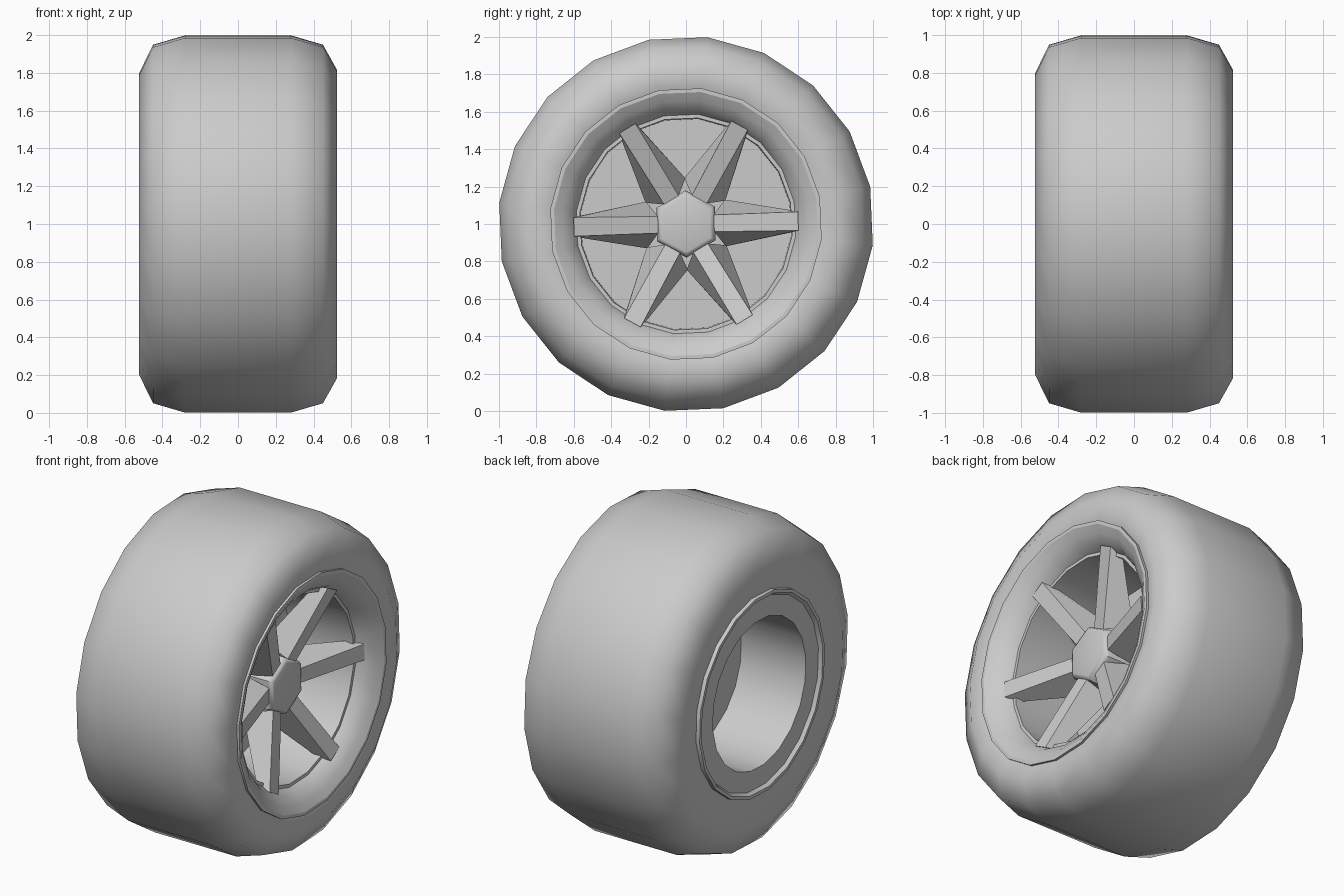
import bpy, bmesh, math
from mathutils import Matrix

cube = bpy.data.objects.get("Cube")
if cube:
    bpy.data.objects.remove(cube)

SIDES = 20
TURN = math.radians(11.5)

grey = bpy.data.materials.new("plain grey")
grey.use_nodes = True
colour = (0.6, 0.6, 0.6, 1)
grey.diffuse_color = colour
grey.node_tree.nodes["Principled BSDF"].inputs["Base Color"].default_value = colour


def finish(name, bm, smooth_angle=None):
    bmesh.ops.recalc_face_normals(bm, faces=bm.faces)
    mesh = bpy.data.meshes.new(name)
    bm.to_mesh(mesh)
    bm.free()
    mesh.materials.append(grey)
    obj = bpy.data.objects.new(name, mesh)
    bpy.context.collection.objects.link(obj)
    if smooth_angle:
        bpy.ops.object.select_all(action="DESELECT")
        obj.select_set(True)
        bpy.context.view_layer.objects.active = obj
        bpy.ops.object.shade_smooth_by_angle(angle=math.radians(smooth_angle))
    return obj


def ring_point(x, r, a):
    return (x, r * math.cos(a), 1 + r * math.sin(a))


def lathe(name, profile, sides=SIDES, turn=TURN, closed=False, smooth_angle=35):
    """Turn an (x, radius) profile around the axle; radius 0 closes the end."""
    bm = bmesh.new()
    rings = []
    for x, r in profile:
        count = sides if r else 1
        rings.append([bm.verts.new(ring_point(x, r, turn + i * math.tau / sides))
                      for i in range(count)])
    pairs = list(zip(rings, rings[1:]))
    if closed:
        pairs.append((rings[-1], rings[0]))
    for a, b in pairs:
        for i in range(sides):
            j = (i + 1) % sides
            corners = [a[i % len(a)], a[j % len(a)], b[j % len(b)], b[i % len(b)]]
            bm.faces.new(list(dict.fromkeys(corners)))
    return finish(name, bm, smooth_angle)


# Tyre with rounded shoulders
lathe("tyre", [(-0.50, 0.62), (-0.525, 0.80), (-0.45, 0.955), (-0.28, 1.005),
               (0.28, 1.005), (0.45, 0.955), (0.525, 0.82), (0.50, 0.73)],
      smooth_angle=60)

# Outer rim: thin lip, dished wall, small step and barrel
lathe("outer_rim", [(0.49, 0.73), (0.515, 0.73), (0.515, 0.71)])
lathe("outer_dish", [(0.515, 0.71), (0.49, 0.665), (0.45, 0.615), (0.40, 0.59)],
      smooth_angle=50)
lathe("outer_step", [(0.40, 0.59), (0.40, 0.57)])
lathe("outer_barrel", [(0.40, 0.57), (-0.04, 0.565)])
lathe("wheel_disc", [(-0.04, 0.565), (-0.04, 0)])

# Inner rim on the back: lip, flat ring and deep tube
lathe("inner_rim", [(-0.50, 0.62), (-0.525, 0.62), (-0.525, 0.60),
                    (-0.505, 0.585), (-0.505, 0.46), (-0.06, 0.46), (-0.06, 0)])

# Six-sided hub with a softened front edge
HUB_TURN = math.radians(91)
lathe("hub", [(-0.04, 0.18), (0.31, 0.18), (0.335, 0.165), (0.34, 0.15), (0.34, 0)],
      sides=6, turn=HUB_TURN, smooth_angle=45)


# Wedge spokes, wide behind at the hub and narrow at the rim
def spoke(name, angle):
    bm = bmesh.new()
    ends = []
    for r_front, x_front, w_front, r_back, x_back, w_back in (
            (0.15, 0.32, 0.045, 0.21, 0.18, 0.125),
            (0.60, 0.45, 0.05, 0.585, 0.36, 0.055)):
        ends.append([bm.verts.new(p) for p in (
            (x_front, r_front, -w_front), (x_front, r_front, w_front),
            (x_back, r_back, w_back), (x_back, r_back, -w_back))])
    base, tip = ends
    bm.faces.new(base)
    bm.faces.new(tip)
    for i in range(4):
        j = (i + 1) % 4
        bm.faces.new((base[i], base[j], tip[j], tip[i]))
    place = Matrix.Translation((0, 0, 1)) @ Matrix.Rotation(angle, 4, "X")
    bmesh.ops.transform(bm, matrix=place, verts=bm.verts)
    finish(name, bm)


for k in range(6):
    spoke(f"spoke_{k + 1}", math.radians(1.5 + 60 * k))
